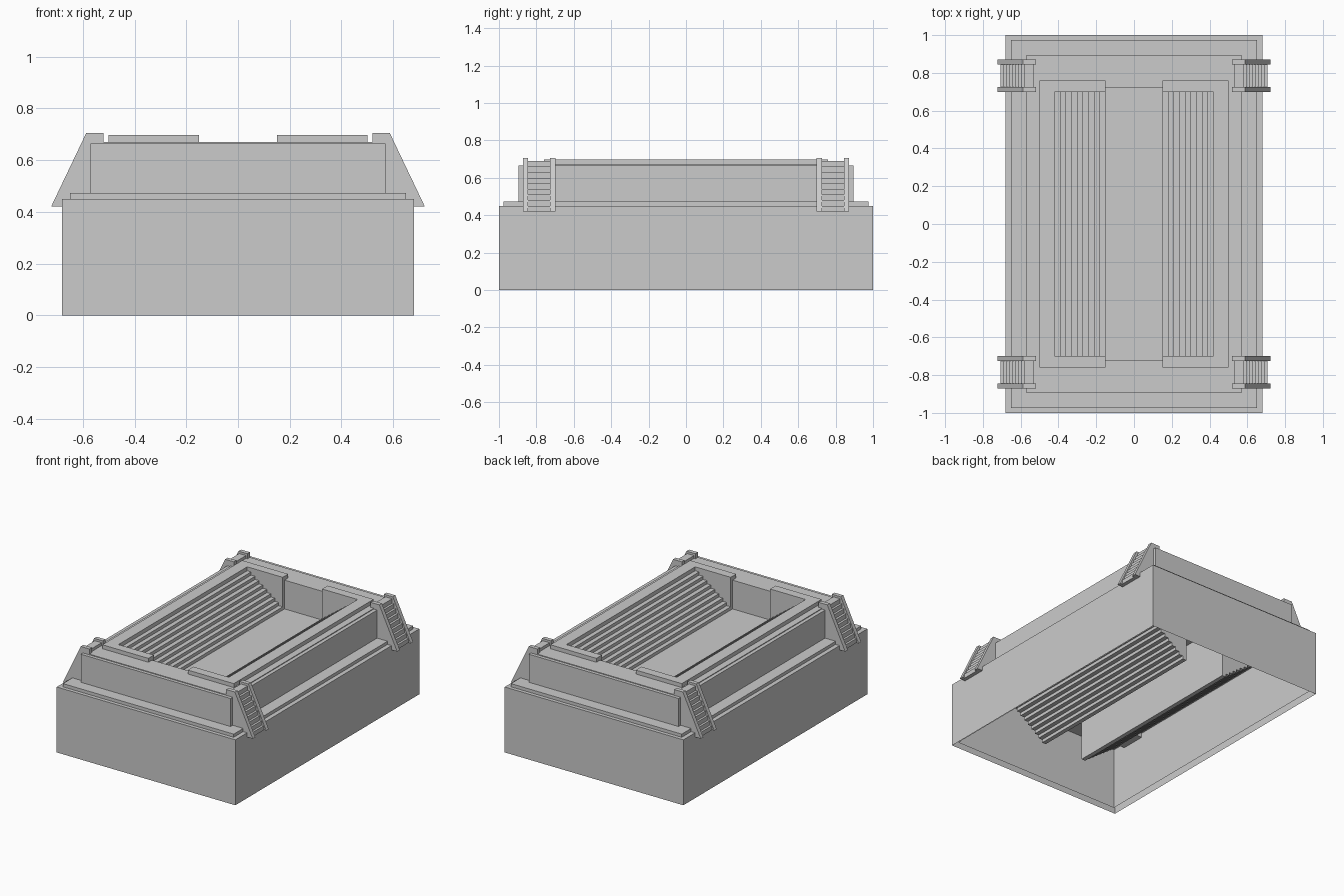
import bpy, bmesh
from mathutils import Vector

if "Cube" in bpy.data.objects:
    bpy.data.objects.remove(bpy.data.objects["Cube"])


def finish(name, bm):
    me = bpy.data.meshes.new(name)
    bm.to_mesh(me)
    bm.free()
    ob = bpy.data.objects.new(name, me)
    bpy.context.collection.objects.link(ob)
    return ob


def prism(name, pts, lo, hi, axis, mirror_x=False):
    """Extrude a 2D outline: axis 'Y' takes (x, z) points, axis 'Z' takes (x, y)."""
    bm = bmesh.new()
    s = -1 if mirror_x else 1
    vs = [bm.verts.new((s * a, lo, b) if axis == 'Y' else (s * a, b, lo)) for a, b in pts]
    f = bm.faces.new(vs)
    ext = bmesh.ops.extrude_face_region(bm, geom=[f], use_keep_orig=True)
    d = Vector((0, hi - lo, 0) if axis == 'Y' else (0, 0, hi - lo))
    bmesh.ops.translate(bm, vec=d, verts=[v for v in ext['geom'] if isinstance(v, bmesh.types.BMVert)])
    bmesh.ops.recalc_face_normals(bm, faces=bm.faces)
    return finish(name, bm)


def open_block(name, hx, hy, z0, z1):
    """Box with no underside."""
    bm = bmesh.new()
    bmesh.ops.create_cube(bm, size=1)
    for v in bm.verts:
        v.co = (v.co.x * 2 * hx, v.co.y * 2 * hy, z1 if v.co.z > 0 else z0)
    bm.normal_update()
    bmesh.ops.delete(bm, geom=[f for f in bm.faces if f.normal.z < -0.5], context='FACES_ONLY')
    return finish(name, bm)


def rect(hx, hy):
    return [(-hx, -hy), (hx, -hy), (hx, hy), (-hx, hy)]


# Two-tier hollow plinth
open_block("plinth", 0.68, 1.0, 0, 0.45)
open_block("plinth_upper_tier", 0.65, 0.975, 0.022, 0.472)

# Court walls with a sunken, cross-shaped opening
court = [(0.15, 0.72), (0.15, 0.70), (0.42, 0.70), (0.42, -0.70), (0.15, -0.70), (0.15, -0.72)]
court += [(-x, -y) for x, y in court]
cutter = prism("court_cutter", court, 0.40, 0.80, 'Z')
cutter.hide_render = True
cutter.hide_set(True)
for name, hx, hy, z0, z1 in (("court_wall", 0.57, 0.895, 0.46, 0.665),
                             ("court_wall_top", 0.545, 0.872, 0.655, 0.67)):
    wall = prism(name, rect(hx, hy), z0, z1, 'Z')
    mod = wall.modifiers.new("opening", 'BOOLEAN')
    mod.object = cutter
    mod.operation = 'DIFFERENCE'
    mod.solver = 'EXACT'

# Stepped seating profile: staircase above, matching staircase beneath
STEPS, RUN, RISE, DEPTH = 9, 0.03, 0.022, 0.42
tops = []
for i in range(STEPS):
    z = 0.472 + RISE * (i + 1)
    tops += [(0.15 + RUN * i, z), (0.15 + RUN * (i + 1), z)]
seating = tops + [(x, z - DEPTH) for x, z in reversed(tops)]

# C-shaped rim around each bank of seating
rim = [(0.15, -0.76), (0.50, -0.76), (0.50, 0.76), (0.15, 0.76),
       (0.15, 0.70), (0.42, 0.70), (0.42, -0.70), (0.15, -0.70)]

# Corner stair: sloped side rail and flight of narrow steps
rail = [(0.52, 0.705), (0.587, 0.705), (0.723, 0.42), (0.57, 0.42), (0.52, 0.65)]
flight = [(0.53, 0.60), (0.53, 0.69)]
N = 9
for i in range(N):
    x = 0.582 + 0.0155 * i
    z = 0.69 - 0.03 * i
    flight += [(x, z), (x, z - 0.03)]
flight += [(0.60, 0.42)]

for mirrored, side in ((False, "right"), (True, "left")):
    prism(f"seating_{side}", seating, -0.70, 0.70, 'Y', mirrored)
    prism(f"seating_rim_{side}", rim, 0.665, 0.697, 'Z', mirrored)
    for s, end in ((-1, "front"), (1, "back")):
        c = s * 0.785
        prism(f"stair_flight_{end}_{side}", flight, c - 0.062, c + 0.062, 'Y', mirrored)
        for k, y in enumerate((c - 0.073, c + 0.073)):
            prism(f"stair_rail_{end}_{side}_{k + 1}", rail, y - 0.014, y + 0.014, 'Y', mirrored)
